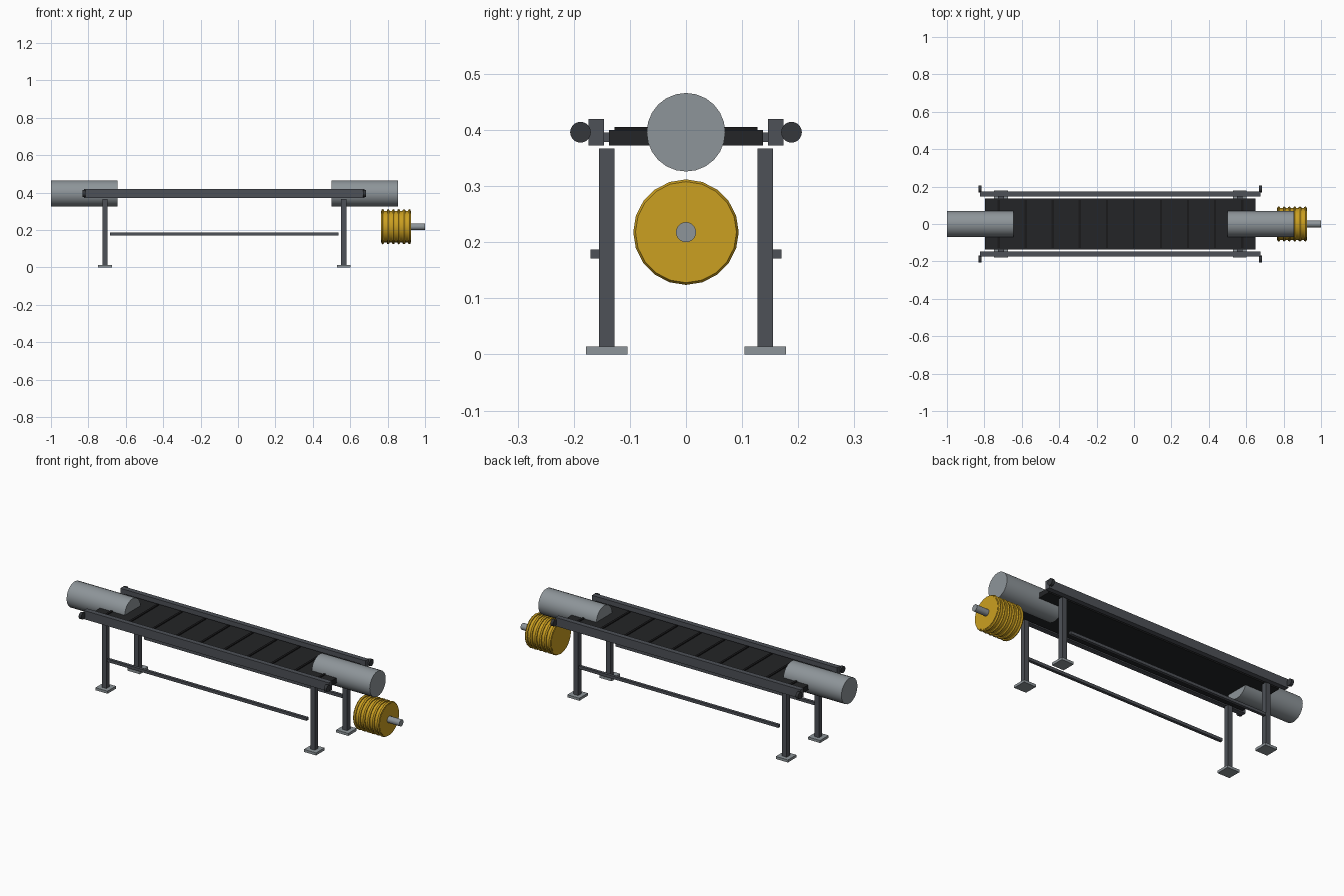
import bpy
from math import pi, radians

if "Cube" in bpy.data.objects:
    bpy.data.objects.remove(bpy.data.objects["Cube"])


def material(name, rgb):
    m = bpy.data.materials.new(name)
    m.diffuse_color = (*rgb, 1)
    m.use_nodes = True
    m.node_tree.nodes["Principled BSDF"].inputs["Base Color"].default_value = m.diffuse_color
    return m


STEEL = material("steel", (0.27, 0.30, 0.32))
FRAME = material("frame_grey", (0.075, 0.082, 0.095))
DARK = material("dark_cap", (0.035, 0.038, 0.043))
BELT = material("belt_black", (0.017, 0.018, 0.020))
CLEAT = material("cleat_black", (0.010, 0.010, 0.011))
YELLOW = material("motor_yellow", (0.60, 0.35, 0.015))


def finish(name, mat, smooth=False):
    ob = bpy.context.object
    ob.name = name
    ob.data.materials.append(mat)
    if smooth:
        bpy.ops.object.shade_smooth_by_angle(angle=radians(30))
    return ob


def box(name, mat, center, size):
    bpy.ops.mesh.primitive_cube_add(size=1, location=center)
    ob = finish(name, mat)
    ob.scale = size
    bpy.ops.object.transform_apply(location=False, rotation=False, scale=True)
    return ob


def cyl_x(name, mat, x0, x1, y, z, r, sides=24):
    bpy.ops.mesh.primitive_cylinder_add(
        vertices=sides, radius=r, depth=x1 - x0,
        location=((x0 + x1) / 2, y, z), rotation=(0, pi / 2, 0))
    return finish(name, mat, True)


CX = -0.0725            # middle of the conveyor bed
LEGS = (-0.711, 0.565)  # leg positions along x

# belt bed with raised cleats
box("belt", BELT, (CX, 0, 0.386), (1.446, 0.274, 0.028))
for i in range(10):
    box(f"belt_cleat_{i + 1}", CLEAT,
        (CX + (i - 4.5) * 0.1446, 0, 0.4005), (0.012, 0.254, 0.009))

# end rollers
cyl_x("left_roller", STEEL, -1.0, -0.645, 0, 0.396, 0.07)
cyl_x("right_roller", STEEL, 0.5, 0.855, 0, 0.396, 0.07)

# side rails, end caps, braces, legs and feet on both sides
for side, s in (("front", -1), ("back", 1)):
    box(f"{side}_rail", FRAME, (CX, s * 0.16, 0.396), (1.5, 0.028, 0.048))
    box(f"{side}_lower_brace", FRAME, (-0.073, s * 0.162, 0.179),
        (1.222, 0.016, 0.016))
    for end, x in (("left", CX - 0.75), ("right", CX + 0.75)):
        cyl_x(f"{side}_{end}_cap", DARK, x - 0.008, x + 0.008,
              s * 0.188, 0.396, 0.0185, 20)
    for end, x in zip(("left", "right"), LEGS):
        box(f"{side}_{end}_leg", FRAME, (x, s * 0.141, 0.1905),
            (0.028, 0.028, 0.353))
        box(f"{side}_{end}_foot", STEEL, (x, s * 0.141, 0.007),
            (0.074, 0.074, 0.014))

# cross bars joining the rails through the bed
for end, x in zip(("left", "right"), LEGS):
    box(f"{end}_cross_bar", FRAME, (x, 0, 0.387), (0.03, 0.296, 0.017))

# drive motor with cooling ribs and output shaft
cyl_x("motor_body", YELLOW, 0.765, 0.925, 0, 0.218, 0.085, 20)
for i in range(6):
    bpy.ops.mesh.primitive_torus_add(
        major_radius=0.086, minor_radius=0.008, major_segments=20,
        minor_segments=6, rotation=(0, pi / 2, 0),
        location=(0.845 + (i - 2.5) * 0.0285, 0, 0.218))
    finish(f"motor_rib_{i + 1}", YELLOW, True)
cyl_x("motor_shaft", STEEL, 0.9, 1.0, 0, 0.218, 0.018, 20)
